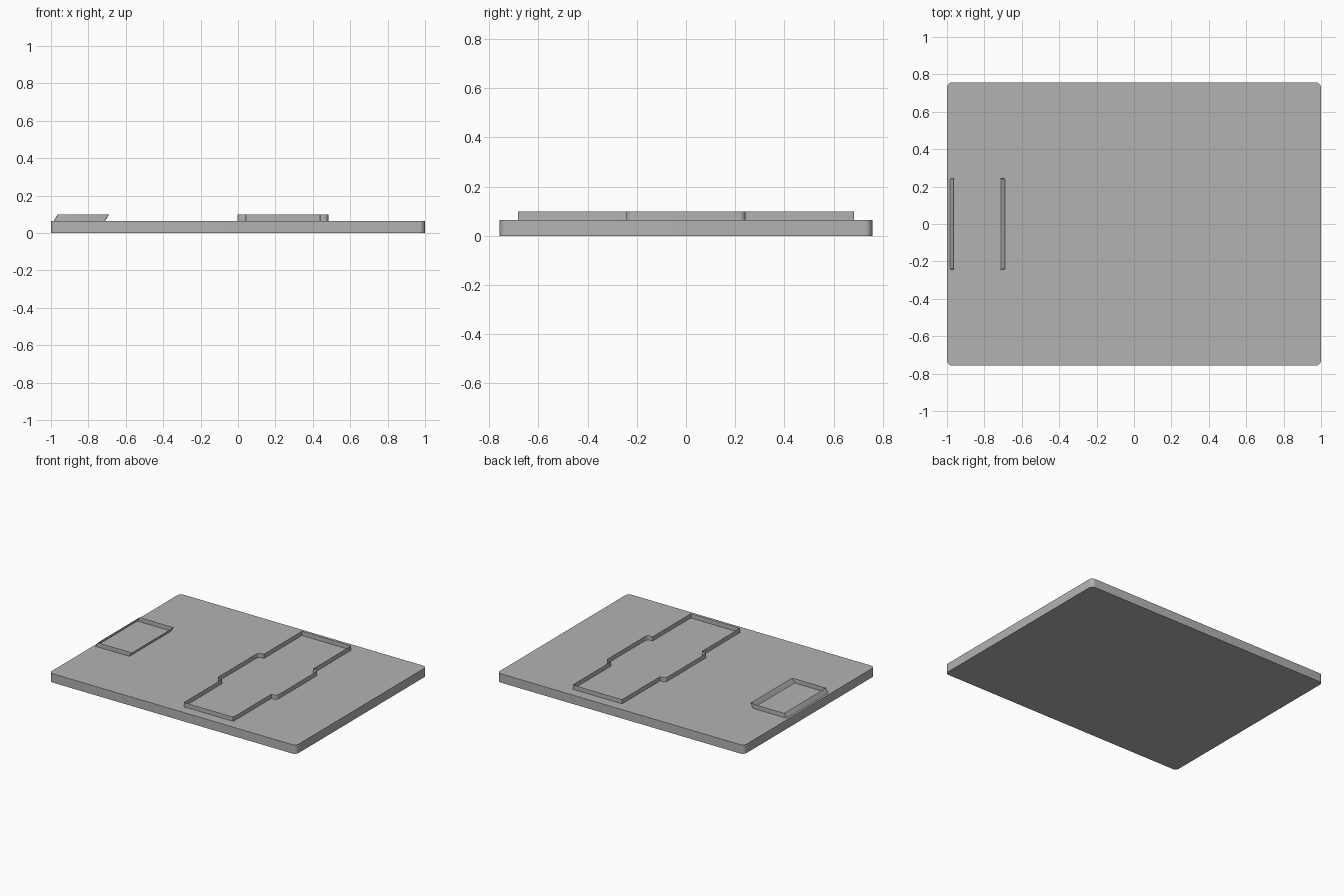
import bpy
import bmesh
import math

cube = bpy.data.objects.get("Cube")
if cube:
    bpy.data.objects.remove(cube, do_unlink=True)

SLAB_TOP = 0.065
RIM_TOP = 0.098

grey = bpy.data.materials.new("plain_grey")
grey.use_nodes = True
colour = (0.45, 0.45, 0.45, 1)
grey.diffuse_color = colour
grey.node_tree.nodes["Principled BSDF"].inputs["Base Color"].default_value = colour


def rectangle(x0, x1, half_y):
    return [(x0, -half_y), (x1, -half_y), (x1, half_y), (x0, half_y)]


def raise_outline(name, outline, z0, z1, rounding, capped, lean=0.0):
    """Extrude an outline upwards. rounding(co) gives each corner's radius."""
    bm = bmesh.new()
    bm.faces.new([bm.verts.new((x, y, z0)) for x, y in outline])
    corners = {}
    for v in bm.verts:
        corners.setdefault(rounding(v.co), []).append(v)
    for radius, verts in corners.items():
        if radius > 0:
            bmesh.ops.bevel(bm, geom=verts, offset=radius, offset_type='OFFSET',
                            segments=8, profile=0.5, affect='VERTICES')
    base = list(bm.faces)
    result = bmesh.ops.extrude_face_region(bm, geom=base, use_keep_orig=True)
    for item in result["geom"]:
        if isinstance(item, bmesh.types.BMVert):
            item.co.z = z1
            item.co.x += lean
    bmesh.ops.recalc_face_normals(bm, faces=bm.faces)
    if not capped:
        # Keep only the thin standing walls
        flat = [f for f in bm.faces if abs(f.normal.z) > 0.9]
        bmesh.ops.delete(bm, geom=flat, context='FACES_ONLY')
    mesh = bpy.data.meshes.new(name)
    bm.to_mesh(mesh)
    bm.free()
    mesh.materials.append(grey)
    obj = bpy.data.objects.new(name, mesh)
    bpy.context.collection.objects.link(obj)
    bpy.ops.object.select_all(action='DESELECT')
    obj.select_set(True)
    bpy.context.view_layer.objects.active = obj
    bpy.ops.object.shade_smooth_by_angle(angle=math.radians(30))
    return obj


# Base slab with rounded corners
raise_outline("base_slab", rectangle(-1, 1, 0.757), 0, SLAB_TOP,
              lambda co: 0.03, capped=True)

# Cross-shaped rim: a narrow strip with a wider rounded middle
cx, narrow, wide, mid, end = 0.24, 0.2, 0.243, 0.242, 0.683
quarter = [(narrow, end), (narrow, mid), (wide, mid)]
right_side = quarter + [(x, -y) for x, y in reversed(quarter)]
cross = right_side + [(-x, y) for x, y in reversed(right_side)]


def cross_rounding(co):
    if abs(co.x - cx) > narrow + 0.01:
        return 0.025
    return 0.005 if abs(co.y) > mid + 0.1 else 0.0


raise_outline("cross_rim", [(cx + x, y) for x, y in cross], SLAB_TOP, RIM_TOP,
              cross_rounding, capped=False)

# Small slanted rectangular rim near the right edge
raise_outline("slanted_rim", rectangle(-0.985, -0.71, 0.242), SLAB_TOP, RIM_TOP,
              lambda co: 0.004, capped=False, lean=0.02)
